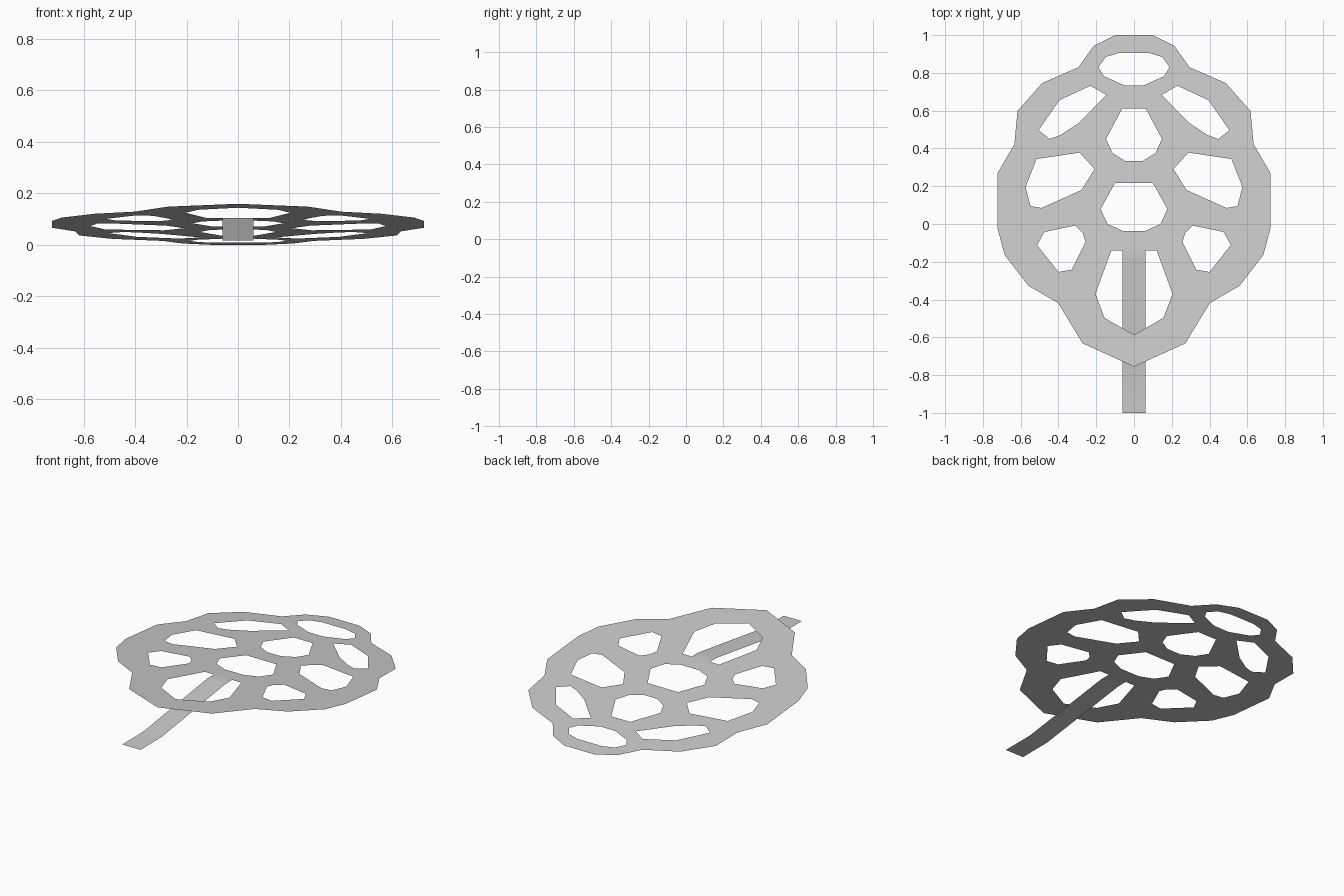
import bpy, bmesh

if "Cube" in bpy.data.objects:
    bpy.data.objects.remove(bpy.data.objects["Cube"])

SLOPE = 0.0909  # plate drops gently toward the back


def plate_z(y):
    return SLOPE * (1.0 - y)


def mirrored(half):
    """Close a loop from its right half, listed from back to front."""
    left = [(-x, y) for x, y in reversed(half) if x > 0]
    return half + left


# Outer rim
rim = mirrored([(.10, 1), (.214, .942), (.294, .83), (.486, .746), (.617, .598),
                (.633, .423), (.722, .27), (.722, -.024), (.685, -.164),
                (.558, -.328), (.402, -.418), (.272, -.632), (0, -.755)])

# Holes lying on the centre line
centre_holes = [
    [(.08, .905), (.15, .884), (.188, .83), (.16, .783), (.05, .733)],
    [(.062, .612), (.148, .45), (.114, .376), (.045, .333)],
    [(.10, .217), (.177, .079), (.14, 0), (.061, -.036)],
    [(.06, -.14), (.12, -.14), (.204, -.37), (.156, -.497), (0, -.587)],
]

# Holes on the right, repeated on the left
side_holes = [
    [(.146, .683), (.23, .732), (.394, .656), (.505, .497), (.447, .45),
     (.389, .471), (.294, .534)],
    [(.288, .378), (.516, .344), (.574, .196), (.548, .095), (.489, .085),
     (.278, .18), (.209, .291)],
    [(.31, -.008), (.474, -.042), (.513, -.111), (.40, -.254), (.33, -.242),
     (.257, -.095), (.27, -.05)],
]

loops = [rim] + [mirrored(h) for h in centre_holes]
for hole in side_holes:
    loops += [hole, [(-x, y) for x, y in hole]]

# Pierced plate, filled flat and then tilted
bm = bmesh.new()
edges = []
for loop in loops:
    vs = [bm.verts.new((x, y, 0)) for x, y in loop]
    edges += [bm.edges.new((vs[i - 1], vs[i])) for i in range(len(vs))]
bmesh.ops.triangle_fill(bm, use_beauty=True, use_dissolve=False,
                        edges=edges, normal=(0, 0, 1))
for v in bm.verts:
    v.co.z = plate_z(v.co.y)

# Handle strip, growing out of the front edge between the centre holes
root = [v for v in bm.verts if abs(abs(v.co.x) - .06) < 1e-4 and abs(v.co.y + .14) < 1e-4]
prev = sorted(root, key=lambda v: v.co.x)
for y, z in [(-.2, .104), (-.8, .018), (-1, .017)]:
    row = [bm.verts.new((x, y, z)) for x in (-.06, .06)]
    bm.faces.new((prev[0], row[0], row[1], prev[1]))
    prev = row

for f in bm.faces:
    f.normal_update()
    if f.normal.z < 0:
        f.normal_flip()
    f.smooth = True

mesh = bpy.data.meshes.new("skimmer")
bm.to_mesh(mesh)
bm.free()
obj = bpy.data.objects.new("pierced_plate_with_handle", mesh)
bpy.context.collection.objects.link(obj)
